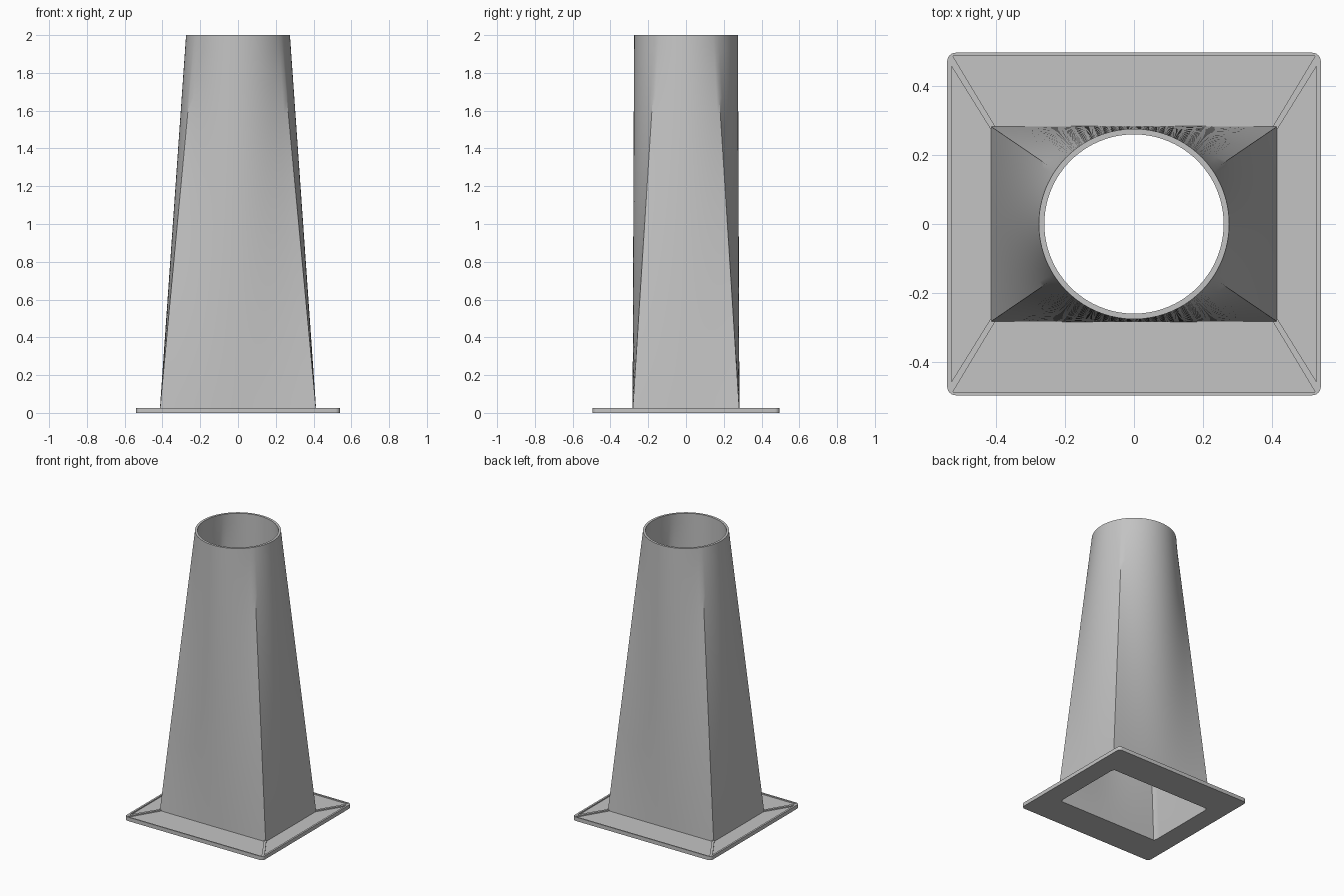
import bpy, bmesh, math

cube = bpy.data.objects.get("Cube")
if cube:
    bpy.data.objects.remove(cube, do_unlink=True)

metal = bpy.data.materials.new("grey_sheet_metal")
metal.use_nodes = True
GREY = (0.55, 0.55, 0.55, 1)
metal.diffuse_color = GREY
metal.node_tree.nodes["Principled BSDF"].inputs["Base Color"].default_value = GREY


def finish(name, bm, smooth=False):
    bmesh.ops.recalc_face_normals(bm, faces=bm.faces)
    mesh = bpy.data.meshes.new(name)
    bm.to_mesh(mesh)
    bm.free()
    mesh.materials.append(metal)
    obj = bpy.data.objects.new(name, mesh)
    bpy.context.collection.objects.link(obj)
    if smooth:
        bpy.ops.object.select_all(action='DESELECT')
        obj.select_set(True)
        bpy.context.view_layer.objects.active = obj
        bpy.ops.object.shade_smooth_by_angle(angle=math.radians(30))
    return obj


def bridge_rings(bm, rings, closed):
    """Skin a list of equal-length point rings with quads."""
    verts = [[bm.verts.new(p) for p in ring] for ring in rings]
    pairs = list(zip(verts, verts[1:])) + ([(verts[-1], verts[0])] if closed else [])
    n = len(verts[0])
    for a, b in pairs:
        for i in range(n):
            j = (i + 1) % n
            bm.faces.new((a[i], a[j], b[j], b[i]))


def rounded_rect(hx, hy, r, z, steps=6):
    pts = []
    for k, (sx, sy) in enumerate(((1, 1), (-1, 1), (-1, -1), (1, -1))):
        for s in range(steps + 1):
            a = math.pi / 2 * (k + s / steps)
            pts.append((sx * (hx - r) + r * math.cos(a),
                        sy * (hy - r) + r * math.sin(a), z))
    return pts


def frame(name, outer, inner, r, z0, z1):
    bm = bmesh.new()
    bridge_rings(bm, [rounded_rect(*outer, r, z0), rounded_rect(*outer, r, z1),
                      rounded_rect(*inner, 0, z1), rounded_rect(*inner, 0, z0)], True)
    bmesh.ops.remove_doubles(bm, verts=bm.verts, dist=1e-5)
    return finish(name, bm, True)


# Duct shell: rectangle at the foot blending to a circle at the mouth
HX, HY, RADIUS, WALL, HEIGHT = 0.415, 0.283, 0.275, 0.016, 2.0
SIDE, ROWS = 24, 24
corner = math.atan2(HY, HX)
stops = [-corner, corner, math.pi - corner, math.pi + corner, 2 * math.pi - corner]
angles = [a + (b - a) * i / SIDE for a, b in zip(stops, stops[1:]) for i in range(SIDE)]


def duct_ring(t, inset):
    hx, hy, r = HX - inset, HY - inset, RADIUS - inset
    ring = []
    for a in angles:
        c, s = math.cos(a), math.sin(a)
        reach = min(hx / max(abs(c), 1e-6), hy / max(abs(s), 1e-6))
        d = reach + (r - reach) * t
        ring.append((d * c, d * s, HEIGHT * t))
    return ring


levels = [i / ROWS for i in range(ROWS + 1)]
bm = bmesh.new()
bridge_rings(bm, [duct_ring(t, 0) for t in levels]
             + [duct_ring(t, WALL) for t in reversed(levels)], True)
finish("duct_shell", bm, True)

# Flange: base plate with a thin raised rim
PLATE, RIM = 0.019, 0.027
frame("flange_plate", (0.54, 0.495), (HX - 0.01, HY - 0.01), 0.025, 0, PLATE)
frame("flange_rim", (0.54, 0.495), (0.527, 0.486), 0.025, PLATE, RIM)

# Diagonal ribs from the duct corners to the flange corners
RIB = [(0.40, 0.28), (0.415, 0.275), (0.53, 0.46), (0.53, 0.488), (0.525, 0.488)]
bm = bmesh.new()
for sx in (-1, 1):
    for sy in (-1, 1):
        face = bm.faces.new([bm.verts.new((sx * x, sy * y, PLATE)) for x, y in RIB])
        top = bmesh.ops.extrude_face_region(bm, geom=[face])["geom"]
        bmesh.ops.translate(bm, vec=(0, 0, RIM - PLATE),
                            verts=[v for v in top if isinstance(v, bmesh.types.BMVert)])
finish("corner_ribs", bm)
